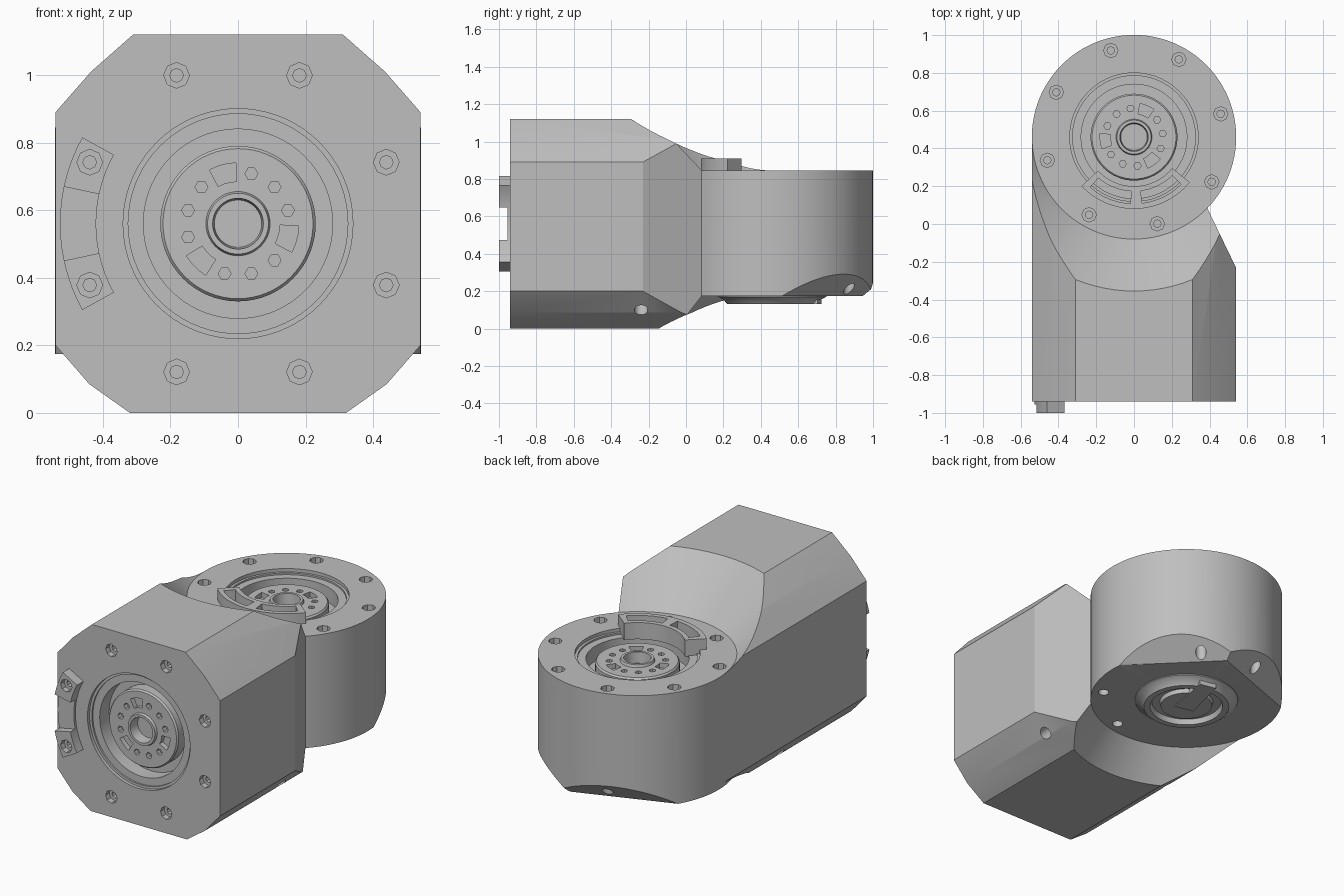
import bpy, bmesh
from math import radians, cos, sin, pi
from mathutils import Matrix, Vector

old = bpy.data.objects.get("Cube")
if old:
    bpy.data.objects.remove(old, do_unlink=True)

grey = bpy.data.materials.new("light grey")
grey.use_nodes = True
colour = (0.52, 0.52, 0.52, 1)
grey.diffuse_color = colour
grey.node_tree.nodes["Principled BSDF"].inputs["Base Color"].default_value = colour


def finish(bm, name, matrix=Matrix()):
    bmesh.ops.remove_doubles(bm, verts=bm.verts, dist=1e-5)
    bmesh.ops.recalc_face_normals(bm, faces=bm.faces)
    bm.transform(matrix)
    mesh = bpy.data.meshes.new(name)
    bm.to_mesh(mesh)
    bm.free()
    mesh.materials.append(grey)
    obj = bpy.data.objects.new(name, mesh)
    bpy.context.collection.objects.link(obj)
    return obj


def add_lathe(bm, profile, steps, matrix=Matrix()):
    """Closed solid turned about local z; the profile starts and ends on the axis."""
    verts = [bm.verts.new(Vector((r, 0, z))) for r, z in profile]
    edges = [bm.edges.new(pair) for pair in zip(verts, verts[1:])]
    bmesh.ops.spin(bm, geom=verts + edges, cent=(0, 0, 0), axis=(0, 0, 1),
                   angle=2 * pi, steps=steps, use_duplicate=False)
    bmesh.ops.remove_doubles(bm, verts=bm.verts, dist=1e-5)
    new = [v for v in bm.verts if not v.tag]
    bmesh.ops.transform(bm, matrix=matrix, verts=new)
    for v in bm.verts:
        v.tag = True


def lathe(name, profile, steps=96, matrix=Matrix()):
    bm = bmesh.new()
    add_lathe(bm, profile, steps)
    return finish(bm, name, matrix)


def prism(name, points, low, high, matrix=Matrix()):
    bm = bmesh.new()
    face = bm.faces.new([bm.verts.new((x, y, low)) for x, y in points])
    out = bmesh.ops.extrude_face_region(bm, geom=[face])
    top = [v for v in out["geom"] if isinstance(v, bmesh.types.BMVert)]
    bmesh.ops.translate(bm, verts=top, vec=(0, 0, high - low))
    return finish(bm, name, matrix)


def polar(r, degrees):
    return (r * cos(radians(degrees)), r * sin(radians(degrees)))


def arc_block(name, r0, r1, a0, a1, low, high, matrix, n=14):
    angles = [a0 + (a1 - a0) * i / n for i in range(n + 1)]
    points = [polar(r1, a) for a in angles] + [polar(r0, a) for a in reversed(angles)]
    return prism(name, points, low, high, matrix)


def combine(target, tool, operation="DIFFERENCE"):
    mod = target.modifiers.new("combine", "BOOLEAN")
    mod.operation, mod.solver, mod.object = operation, "EXACT", tool
    bpy.context.view_layer.update()
    graph = bpy.context.evaluated_depsgraph_get()
    mesh = bpy.data.meshes.new_from_object(target.evaluated_get(graph))
    target.modifiers.remove(mod)
    target.data = mesh
    bpy.data.objects.remove(tool, do_unlink=True)


def drill(target, places, profile, steps, matrix):
    """Cut the same turned hole at several places of a local frame."""
    bm = bmesh.new()
    for x, y in places:
        add_lathe(bm, profile, steps, Matrix.Translation((x, y, 0)))
    combine(target, finish(bm, "hole_cutter", matrix))


# Local frames of the two drive faces, with z pointing out of the face
axis = Matrix.Translation((0, 0.46, 0))
top_frame = Matrix.Translation((0, 0.46, 0.845))
front_frame = Matrix.Translation((0, -0.94, 0.56)) @ Matrix.Rotation(pi / 2, 4, "X")

# Front housing: chamfered section trimmed to its plan outline
half = [(0.32, 0), (0.44, 0.085), (0.54, 0.2), (0.54, 0.89), (0.435, 1.01), (0.31, 1.12)]
section = half + [(-x, z) for x, z in reversed(half)]
body = prism("housing", section, -0.94, 0.6,
             Matrix.Rotation(pi / 2, 4, "X") @ Matrix.Scale(-1, 4, (0, 0, 1)))
plan = [(-0.8, -1.2), (0.8, -1.2), (0.8, -0.77), (0.39, 0.08), (0.2, 0.46), (-0.8, 0.46)]
combine(body, prism("plan", plan, -0.3, 1.5), "INTERSECT")

# Conical clearances above and below the rear drive, then the rear drum
combine(body, lathe("upper_cone", [(0, 0.84), (0.535, 0.84), (0.845, 1.15), (0, 1.15)],
                    matrix=axis))
combine(body, lathe("lower_cone", [(0, 0.18), (0.535, 0.18), (0.71, -0.03), (0, -0.03)],
                    matrix=axis))
combine(body, lathe("drum", [(0, 0.175), (0.541, 0.175), (0.541, 0.845), (0, 0.845)],
                    matrix=axis), "UNION")

# Slanted flats under the back of the drum
wedge = [(0.42, 0.175), (0.34, 0.1), (0.8, 0.1), (0.8, 0.54)]
for angle in (45, 110):
    turn = axis @ Matrix.Rotation(radians(angle), 4, "Z") @ Matrix.Rotation(pi / 2, 4, "X")
    combine(body, prism("flat_cutter", wedge, -0.7, 0.7, turn))

# Drive faces: stepped recess, ring of screw holes and a rotor with its bolt circle
recess = [(0, 0.02), (0.34, 0.02), (0.34, -0.02), (0.325, -0.02), (0.325, -0.03),
          (0.28, -0.03), (0.28, -0.12), (0, -0.12)]
screw = [(0, 0.02), (0.038, 0.02), (0.038, -0.035), (0.02, -0.035), (0.02, -0.07), (0, -0.07)]
rotor = [(0, -0.14), (0.23, -0.14), (0.23, -0.05), (0.222, -0.04), (0.095, -0.04),
         (0.09, -0.025), (0.075, -0.025), (0.07, -0.09), (0, -0.09)]
pit = [(0, 0), (0.019, 0), (0.019, -0.07), (0, -0.07)]

for label, frame, screw_angle, bolt_angle in (("front", front_frame, 22.5, 105),
                                              ("top", top_frame, 15, 67)):
    combine(body, lathe("recess_cutter", recess, 72, frame))
    drill(body, [polar(0.475, screw_angle + 45 * i) for i in range(8)], screw, 8, frame)
    disc = lathe(label + "_rotor", rotor, 64, frame)
    drill(disc, [polar(0.153, bolt_angle + 30 * i) for i in range(12) if i % 4],
          pit, 6, frame)
    for i in range(3):
        a = bolt_angle + 120 * i
        combine(disc, arc_block("pocket", 0.125, 0.18, a - 13, a + 13, -0.07, 0, frame, 3))

# Through holes leaving the underside of the drum and the lower chamfers
drill(body, [polar(0.475, a) for a in (-75, -30, 60, 105)],
      [(0, 0.1), (0.03, 0.1), (0.03, 0.36), (0, 0.36)], 16, axis)
for side in (-1, 1):
    place = Matrix.Translation((0.45 * side, -0.24, 0.1)) @ Matrix.Rotation(
        -side * pi / 4, 4, "Y")
    combine(body, lathe("drain", [(0, -0.1), (0.036, -0.1), (0.036, 0.09), (0, 0.09)],
                        16, place))

# Front end stop: curved bar with a lowered middle and two screw posts
front_stop = arc_block("front_stop", 0.42, 0.527, 151, 209, -0.01, 0.06, front_frame)
combine(front_stop, arc_block("gap", 0.4, 0.56, 168, 192, 0.015, 0.1, front_frame))
drill(front_stop, [polar(0.475, a) for a in (157.5, 202.5)],
      [(0, 0.1), (0.038, 0.1), (0.038, 0.025), (0.02, 0.025), (0.02, -0.03), (0, -0.03)],
      8, front_frame)

# Top end stop: curved bar with two long slots
top_stop = arc_block("top_stop", 0.26, 0.38, 223, 321, -0.035, 0.065, top_frame, 24)
for start in (229, 277):
    combine(top_stop, arc_block("slot", 0.287, 0.352, start, start + 38, -0.1, 0.1, top_frame))

# Dished hub and pointer under the drum
hub = [(0, 0.2), (0.3, 0.2), (0.29, 0.17), (0.26, 0.155), (0.24, 0.13), (0.205, 0.13),
       (0.195, 0.16), (0.15, 0.16), (0.145, 0.135), (0, 0.135)]
lathe("bottom_hub", hub, 64, axis)
prism("hub_pointer", [(-0.06, -0.03), (0.06, -0.03), (0.05, 0.26), (-0.05, 0.26)],
      0.13, 0.18, axis @ Matrix.Rotation(radians(-12), 4, "Z"))

# Smooth the round parts and keep the edges crisp
for obj in bpy.context.scene.objects:
    obj.select_set(obj.type == "MESH")
bpy.context.view_layer.objects.active = body
bpy.ops.object.shade_smooth_by_angle(angle=radians(25))
